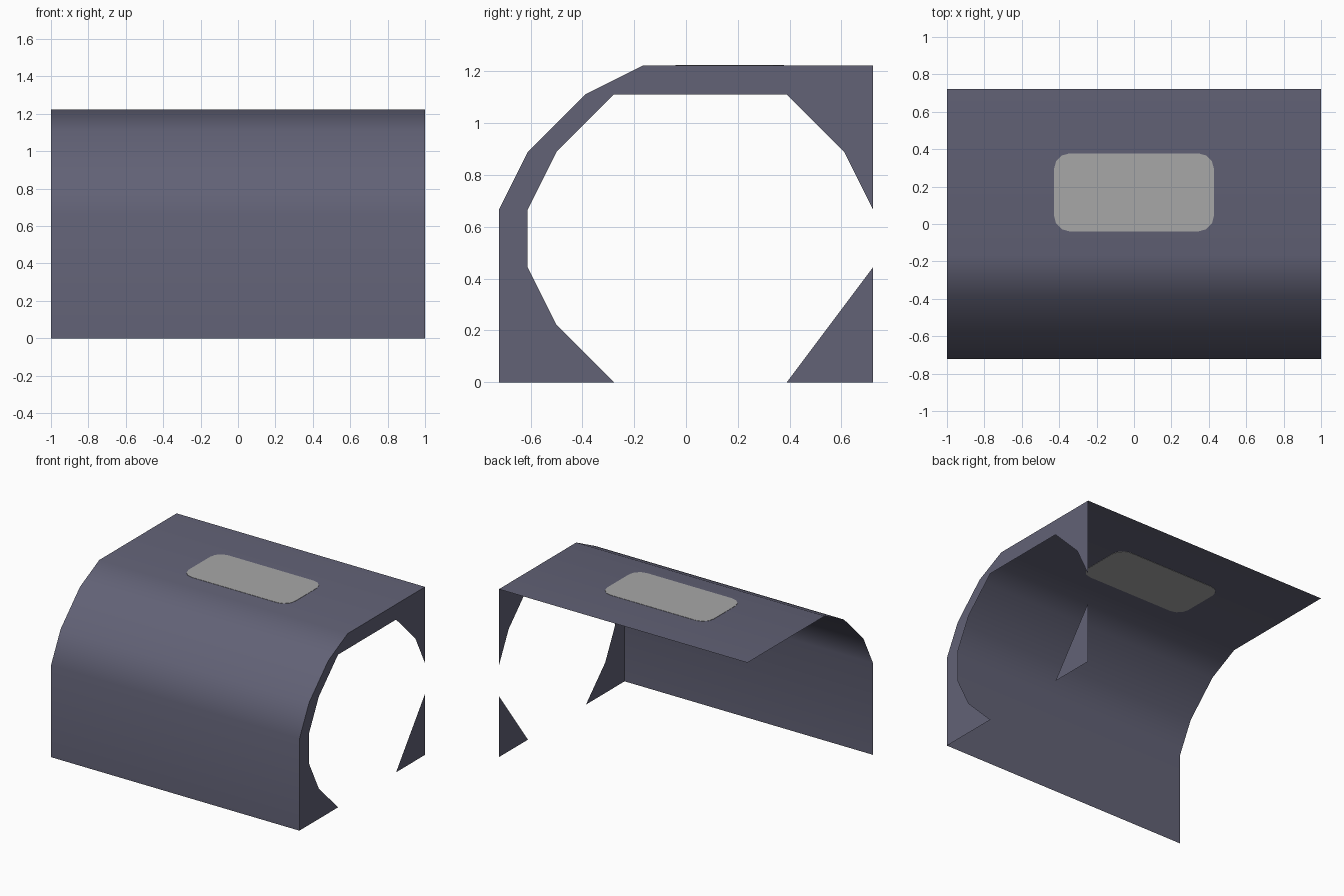
import bpy, math

if "Cube" in bpy.data.objects:
    bpy.data.objects.remove(bpy.data.objects["Cube"])


def material(name, rgb):
    m = bpy.data.materials.new(name)
    m.diffuse_color = (*rgb, 1)
    m.use_nodes = True
    m.node_tree.nodes["Principled BSDF"].inputs["Base Color"].default_value = m.diffuse_color
    return m


def make_object(name, verts, faces, mat):
    mesh = bpy.data.meshes.new(name)
    mesh.from_pydata(verts, [], faces)
    mesh.materials.append(mat)
    mesh.update()
    ob = bpy.data.objects.new(name, mesh)
    bpy.context.collection.objects.link(ob)
    return ob


slate = material("slate blue", (0.122, 0.122, 0.182))
grey = material("light grey", (0.39, 0.39, 0.39))

Y, H = 0.722, 1.222
outer = [(-Y, 0), (-Y, 0.667), (-0.611, 0.889), (-0.389, 1.111), (-0.167, H), (Y, H)]

# Curved shell: front wall, rounded shoulder and roof, a single open sheet
n = len(outer)
verts = [(x, y, z) for x in (-1, 1) for y, z in outer]
shell = make_object("curved_shell", verts,
                    [(i, i + n, i + n + 1, i + 1) for i in range(n - 1)], slate)
bpy.context.view_layer.objects.active = shell
shell.select_set(True)
bpy.ops.object.shade_smooth_by_angle(angle=math.radians(35))
wn = shell.modifiers.new("flat_panels", 'WEIGHTED_NORMAL')
wn.keep_sharp = True

# End plate on the right side only: arch band around the opening
inner = [(-0.278, 0), (-0.5, 0.222), (-0.611, 0.444), (-0.611, 0.667),
         (-0.5, 0.889), (-0.278, 1.111), (0.389, 1.111), (0.611, 0.889), (Y, 0.667)]
band = outer + inner[::-1]
make_object("end_plate_arch", [(1, y, z) for y, z in band],
            [tuple(reversed(range(len(band))))], slate)

# Small triangular foot at the rear of the same end
make_object("end_plate_rear_foot",
            [(1, 0.389, 0), (1, Y, 0), (1, Y, 0.444)], [(0, 1, 2)], slate)

# Rounded roof panel, seen from above and below
r, hx, hy, cy = 0.085, 0.428, 0.209, 0.169
outline = []
for q, (sx, sy) in enumerate([(1, 1), (-1, 1), (-1, -1), (1, -1)]):
    for k in range(4):
        a = math.radians(90 * q + 30 * k)
        outline.append((sx * (hx - r) + r * math.cos(a),
                        cy + sy * (hy - r) + r * math.sin(a)))
m = len(outline)
verts = [(x, y, z) for z in (H - 0.002, H + 0.002) for x, y in outline]
faces = [tuple(reversed(range(m))), tuple(range(m, 2 * m))]
faces += [(i, (i + 1) % m, m + (i + 1) % m, m + i) for i in range(m)]
make_object("roof_panel", verts, faces, grey)
